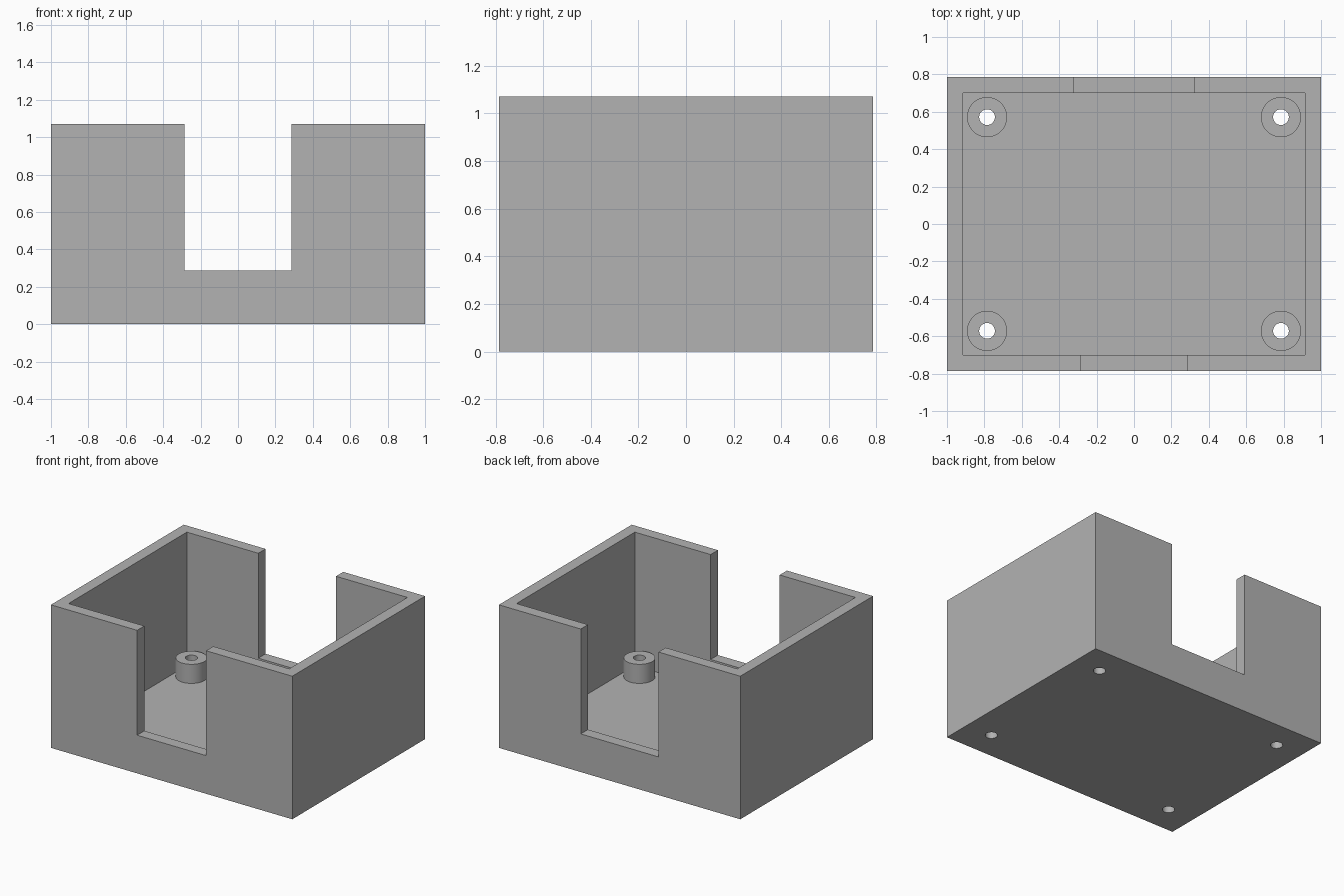
import bpy
import math

if "Cube" in bpy.data.objects:
    bpy.data.objects.remove(bpy.data.objects["Cube"], do_unlink=True)

# Main dimensions
HALF_X, HALF_Y, HEIGHT = 1.0, 0.7857, 1.0714
WALL, FLOOR, SILL = 0.0857, 0.0714, 0.2857
FRONT_GAP, BACK_GAP = 0.2857, 0.322
POST_X, POST_Y, POST_TOP = 0.7857, 0.5714, 0.2143
POST_RADIUS, HOLE_RADIUS = 0.107, 0.042

grey = bpy.data.materials.new("plain grey")
grey.use_nodes = True
colour = (0.45, 0.45, 0.45, 1)
grey.diffuse_color = colour
grey.node_tree.nodes["Principled BSDF"].inputs["Base Color"].default_value = colour


def box(name, x0, x1, y0, y1, z0, z1):
    bpy.ops.mesh.primitive_cube_add(
        size=1, location=((x0 + x1) / 2, (y0 + y1) / 2, (z0 + z1) / 2))
    obj = bpy.context.object
    obj.name = name
    obj.scale = (x1 - x0, y1 - y0, z1 - z0)
    bpy.ops.object.transform_apply(location=True, scale=True)
    obj.data.materials.append(grey)
    return obj


def cylinder(name, radius, x, y, z0, z1):
    bpy.ops.mesh.primitive_cylinder_add(
        vertices=64, radius=radius, depth=z1 - z0, location=(x, y, (z0 + z1) / 2))
    obj = bpy.context.object
    obj.name = name
    bpy.ops.object.transform_apply(location=True)
    obj.data.materials.append(grey)
    return obj


def combine(target, tool, operation):
    """Apply a boolean to the target and remove the tool."""
    mod = target.modifiers.new(operation.title(), 'BOOLEAN')
    mod.operation, mod.solver, mod.object = operation, 'EXACT', tool
    bpy.context.view_layer.objects.active = target
    bpy.ops.object.modifier_apply(modifier=mod.name)
    bpy.data.objects.remove(tool, do_unlink=True)


# Open-topped case
case = box("case", -HALF_X, HALF_X, -HALF_Y, HALF_Y, 0, HEIGHT)
in_x, in_y, over = HALF_X - WALL, HALF_Y - WALL, HEIGHT + 0.2
combine(case, box("cavity", -in_x, in_x, -in_y, in_y, FLOOR, over), 'DIFFERENCE')

# Front and back openings
combine(case, box("front_gap", -FRONT_GAP, FRONT_GAP, -1, -0.6, SILL, over), 'DIFFERENCE')
combine(case, box("back_gap", -BACK_GAP, BACK_GAP, 0.6, 1, SILL, over), 'DIFFERENCE')

# Screw posts in the corners, each drilled right through the floor
for x in (-POST_X, POST_X):
    for y in (-POST_Y, POST_Y):
        combine(case, cylinder("post", POST_RADIUS, x, y, FLOOR / 2, POST_TOP), 'UNION')
        combine(case, cylinder("hole", HOLE_RADIUS, x, y, -0.1, 0.4), 'DIFFERENCE')

bpy.ops.object.select_all(action='DESELECT')
case.select_set(True)
bpy.context.view_layer.objects.active = case
bpy.ops.object.shade_smooth_by_angle(angle=math.radians(30))
